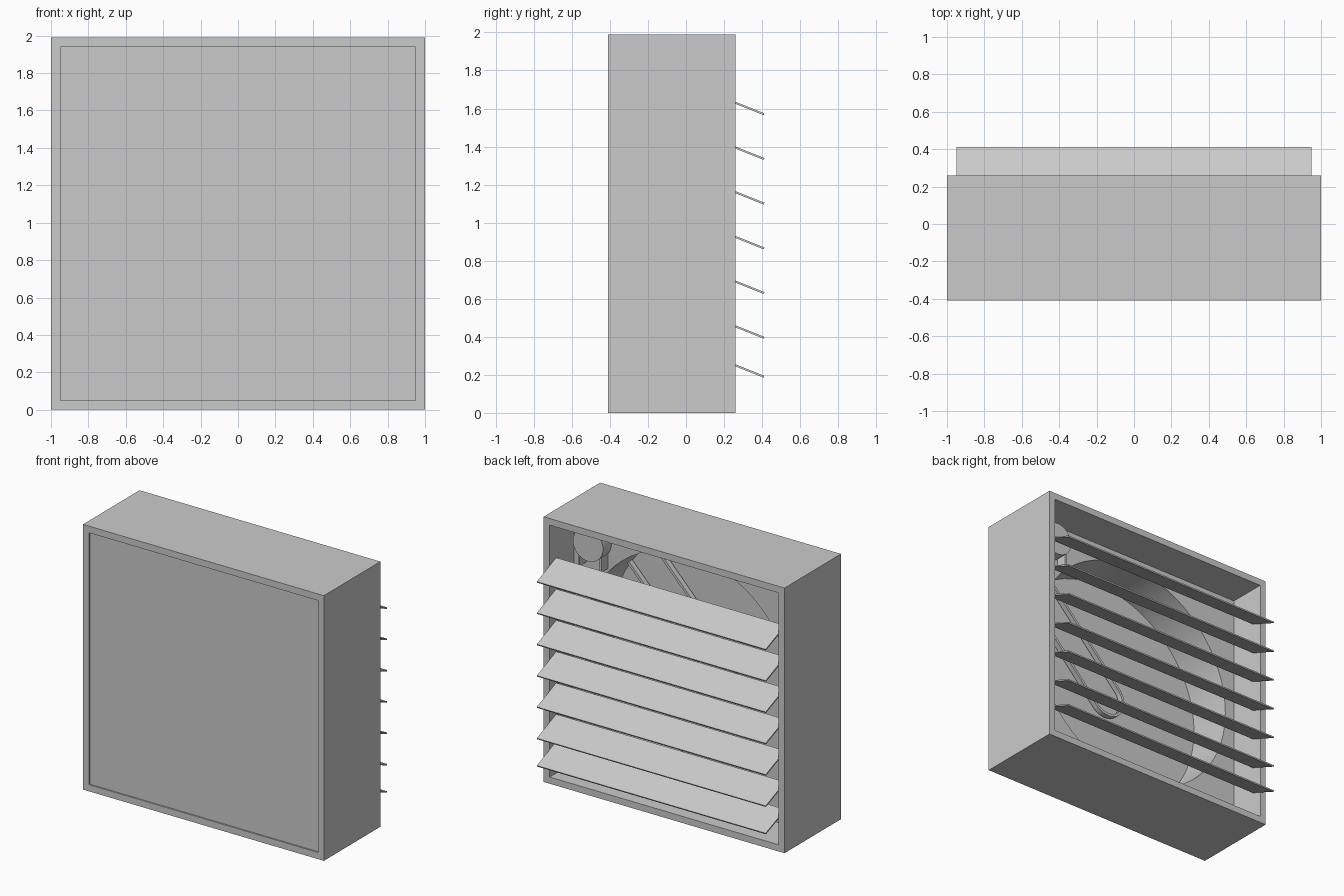
import bpy, math

if "Cube" in bpy.data.objects:
    bpy.data.objects.remove(bpy.data.objects["Cube"])

grey = bpy.data.materials.new("light grey metal")
grey.use_nodes = True
colour = (0.6, 0.6, 0.6, 1)
grey.diffuse_color = colour
grey.node_tree.nodes["Principled BSDF"].inputs["Base Color"].default_value = colour

MID = 0.995  # height of the fan axis


def finish(ob, name):
    ob.name = name
    ob.data.name = name
    ob.data.materials.clear()
    ob.data.materials.append(grey)
    return ob


def rect(w, h):
    return [(-w, MID - h), (w, MID - h), (w, MID + h), (-w, MID + h)]


def circle(r, n=64):
    return [(r * math.cos(i * math.tau / n), MID + r * math.sin(i * math.tau / n))
            for i in range(n)]


def racetrack(a, b, r, n=16):
    """Closed loop around two equal circles."""
    tilt = math.atan2(b[1] - a[1], b[0] - a[0])
    pts = []
    for c, start in ((b, tilt - math.pi / 2), (a, tilt + math.pi / 2)):
        for i in range(n + 1):
            t = start + math.pi * i / n
            pts.append((c[0] + r * math.cos(t), c[1] + r * math.sin(t)))
    return pts


def slab(name, loops, y0, y1):
    """Fill x/z outlines (inner ones are holes) and extrude from y0 to y1."""
    cu = bpy.data.curves.new(name, "CURVE")
    cu.dimensions = "2D"
    cu.fill_mode = "BOTH"
    cu.extrude = (y1 - y0) / 2
    for pts in loops:
        sp = cu.splines.new("POLY")
        sp.points.add(len(pts) - 1)
        for p, (x, z) in zip(sp.points, pts):
            p.co = (x, z, 0, 1)
        sp.use_cyclic_u = True
    ob = bpy.data.objects.new(name, cu)
    bpy.context.collection.objects.link(ob)
    ob.rotation_euler.x = math.pi / 2
    ob.location.y = (y0 + y1) / 2
    bpy.ops.object.select_all(action="DESELECT")
    ob.select_set(True)
    bpy.context.view_layer.objects.active = ob
    bpy.ops.object.convert(target="MESH")
    ob = bpy.context.object
    bpy.ops.object.shade_smooth_by_angle(angle=math.radians(30))
    return finish(ob, name)


def box(name, size, loc, tilt=0):
    bpy.ops.mesh.primitive_cube_add(size=1, location=loc, rotation=(tilt, 0, 0))
    ob = bpy.context.object
    ob.scale = size
    return finish(ob, name)


def rod(name, r, x, z, y0, y1):
    bpy.ops.mesh.primitive_cylinder_add(vertices=32, radius=r, depth=y1 - y0,
                                        location=(x, (y0 + y1) / 2, z),
                                        rotation=(math.pi / 2, 0, 0))
    bpy.ops.object.shade_smooth_by_angle(angle=math.radians(30))
    return finish(bpy.context.object, name)


# Housing: square tube with a slightly recessed front plate
slab("housing", [rect(1, MID), rect(0.95, MID - 0.05)], -0.41, 0.26)
slab("front_plate", [rect(0.95, MID - 0.05)], -0.40, -0.375)

# Inner panel with the round air duct
slab("duct_panel", [rect(0.95, MID - 0.05), circle(0.87)], -0.045, -0.03)
slab("duct_ring", [circle(0.885), circle(0.87)], -0.375, -0.045)

# Motor in the upper corner, with its mount and drive belt
motor = (0.765, 1.77)
hub = (-0.03, 0.94)
rod("motor", 0.125, *motor, -0.2, 0.07)
rod("motor_shaft", 0.03, *motor, -0.37, -0.2)
for side in (-1, 1):
    box("motor_foot", (0.015, 0.08, 0.16), (motor[0] + side * 0.09, 0.01, 1.66))
slab("drive_belt", [racetrack(motor, hub, 0.15), racetrack(motor, hub, 0.13)],
     -0.36, -0.32)

# Shutter louvres, tilted down and outwards
slope = 0.4
heights = [0.25] + [0.455 + 0.235 * i for i in range(6)]
for i, z in enumerate(heights):
    box("louvre_%d" % (i + 1), (1.9, 0.248, 0.01),
        (0, 0.295, z - 0.035 * slope), -math.atan(slope))
